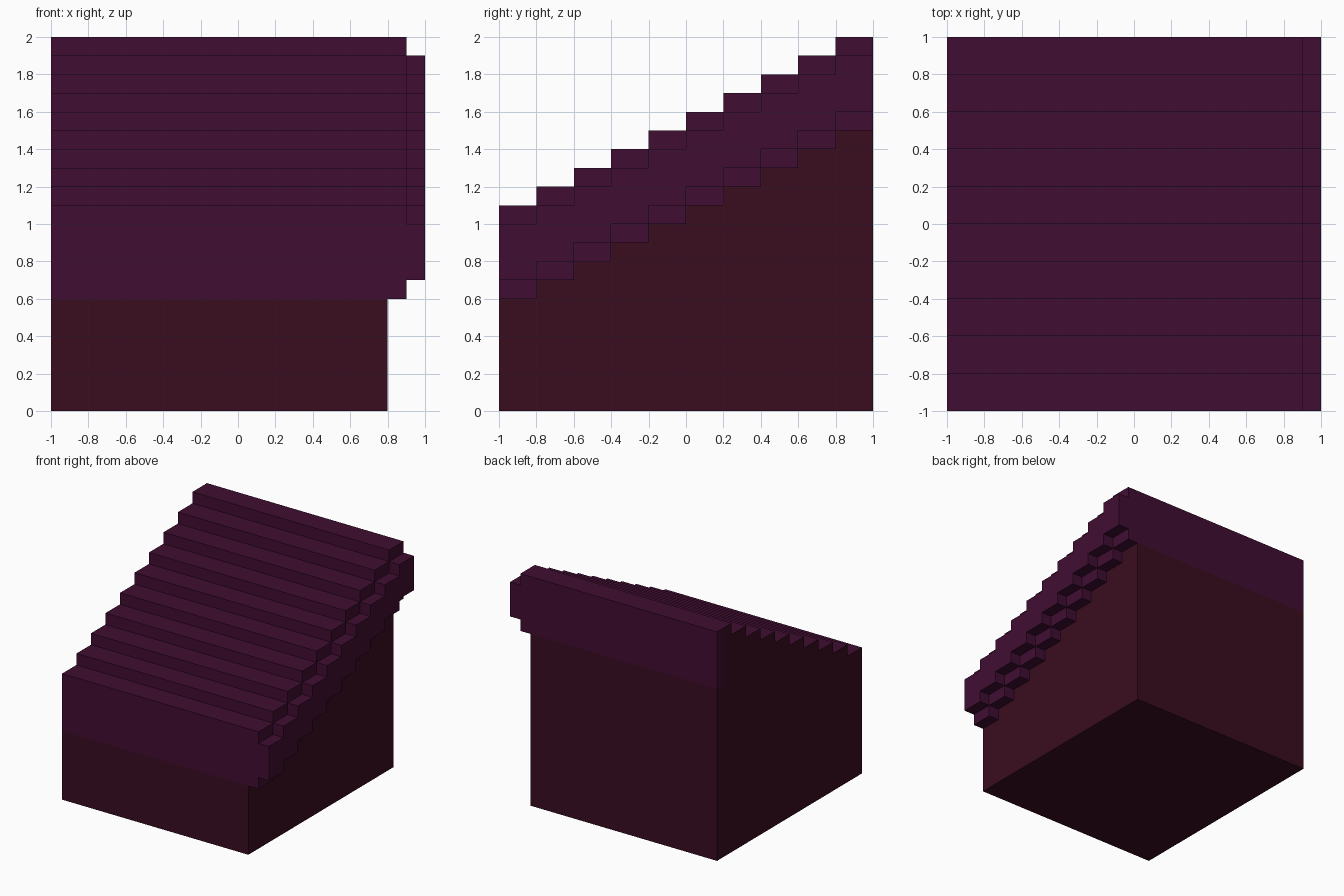
import bpy, bmesh

if "Cube" in bpy.data.objects:
    bpy.data.objects.remove(bpy.data.objects["Cube"])

STEPS = 10


def material(name, rgb):
    m = bpy.data.materials.new(name)
    m.diffuse_color = (*rgb, 1)
    m.use_nodes = True
    m.node_tree.nodes["Principled BSDF"].inputs["Base Color"].default_value = m.diffuse_color
    return m


plum = material("plum roof", (0.0513, 0.0040, 0.0319))
maroon = material("maroon wall", (0.0423, 0.0040, 0.0144))


def stair(z0):
    """Rising stair line from front to back, first tread at height z0."""
    pts = []
    for i in range(STEPS):
        z = z0 + 0.1 * i
        pts += [(-1 + 0.2 * i, z), (-0.8 + 0.2 * i, z)]
    return pts


def extrude_x(name, profile, x0, x1, mats):
    """Closed prism from a (y, z) profile, extruded along x."""
    bm = bmesh.new()
    face = bm.faces.new([bm.verts.new((x0, y, z)) for y, z in profile])
    res = bmesh.ops.extrude_face_region(bm, geom=[face], use_keep_orig=True)
    for v in res["geom"]:
        if isinstance(v, bmesh.types.BMVert):
            v.co.x = x1
    bmesh.ops.recalc_face_normals(bm, faces=bm.faces[:])
    me = bpy.data.meshes.new(name)
    ob = bpy.data.objects.new(name, me)
    bpy.context.collection.objects.link(ob)
    for m in mats:
        me.materials.append(m)
    return ob, bm


def finish(ob, bm):
    bmesh.ops.triangulate(bm, faces=[f for f in bm.faces if len(f.verts) > 4])
    bm.to_mesh(ob.data)
    bm.free()


# Wall below the roof, stepped along its top
finish(*extrude_x("wall", [(1, 0), (-1, 0)] + stair(0.6), -1, 0.8, [maroon]))

# Stepped roof slab; its left end is wall coloured except a strip at the back
roof, bm = extrude_x("stepped_roof", stair(1.1) + stair(0.6)[::-1], -1, 0.9, [plum, maroon])
bmesh.ops.bisect_plane(bm, geom=bm.verts[:] + bm.edges[:] + bm.faces[:],
                       plane_co=(0, 0.9, 0), plane_no=(0, 1, 0))
for f in bm.faces:
    if f.normal.x < -0.9 and f.calc_center_median().y < 0.9:
        f.material_index = 1
finish(roof, bm)

# Thinner stepped trim on the overhanging right edge
finish(*extrude_x("edge_trim", stair(1.0) + stair(0.7)[::-1], 0.9, 1.0, [plum]))
